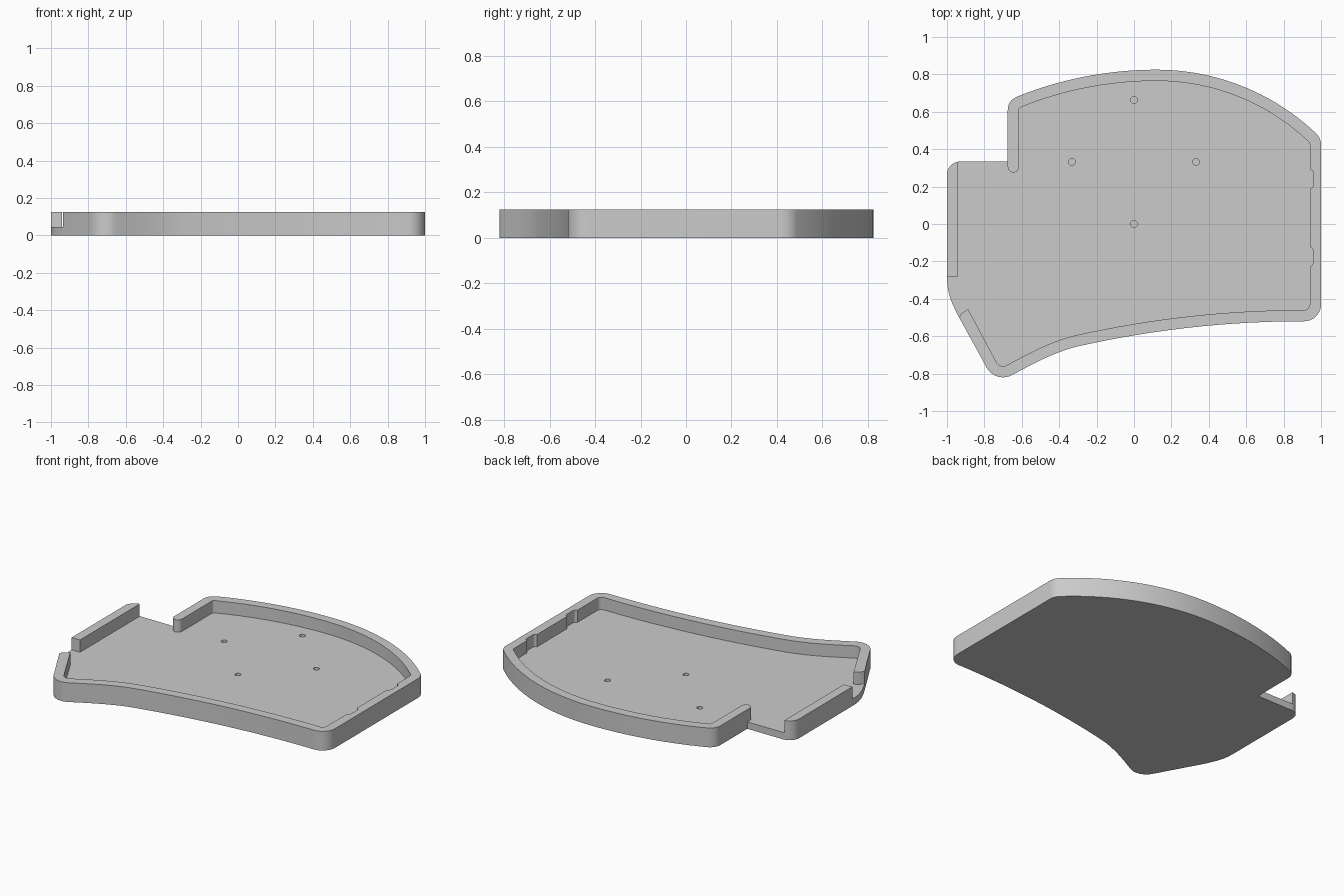
import bpy
import bmesh
from math import cos, sin, radians, pi
from mathutils import Vector
from mathutils.geometry import interpolate_bezier

if "Cube" in bpy.data.objects:
    bpy.data.objects.remove(bpy.data.objects["Cube"])

HEIGHT, FLOOR, WALL = 0.125, 0.045, 0.06

grey = bpy.data.materials.new("plain grey")
grey.use_nodes = True
grey.diffuse_color = (0.6, 0.6, 0.6, 1)
grey.node_tree.nodes["Principled BSDF"].inputs["Base Color"].default_value = (0.6, 0.6, 0.6, 1)


def arc(cx, cy, r, start, end, n=10):
    angles = [radians(start + (end - start) * i / n) for i in range(n + 1)]
    return [(cx + r * cos(a), cy + r * sin(a)) for a in angles]


def bezier(a, b, c, d, inset=0, n=16):
    """Sampled curve, moved to the right of its direction by inset."""
    pts = interpolate_bezier(*[Vector((*p, 0)) for p in (a, b, c, d)], n + 1)
    out = []
    for i, p in enumerate(pts):
        t = (pts[min(i + 1, n)] - pts[max(i - 1, 0)]).normalized()
        if i == 0:
            t = (Vector((*b, 0)) - Vector((*a, 0))).normalized()
        if i == n:
            t = (Vector((*d, 0)) - Vector((*c, 0))).normalized()
        out.append((p.x + t.y * inset, p.y - t.x * inset))
    return out


def wall_notch(y):
    """Shallow recess in the right hand wall."""
    x = 1 - WALL
    return [(x, y + 0.053), (x + 0.013, y + 0.045), (x + 0.018, y + 0.035),
            (x + 0.018, y - 0.035), (x + 0.013, y - 0.045), (x, y - 0.053)]


def rim(d):
    """Clockwise path of the walled sides, inset by d."""
    path = arc(-0.6, 0.61, 0.075 - d, 180, 112)
    path += arc(0.12, -1.175, 2 - d, 112, 90, 20)[1:]
    path += arc(0.12, -0.415, 1.24 - d, 90, 46.6, 24)[1:]
    path += arc(0.91, 0.421, 0.09 - d, 46.6, 0)[1:]
    if d:
        path += wall_notch(0.24) + wall_notch(-0.175)
    path += arc(0.91, -0.43, 0.09 - d, 0, -90)
    path += bezier((0.91, -0.52), (0.5, -0.52), (0.1, -0.565), (-0.29, -0.652), d)[1:]
    path += bezier((-0.29, -0.652), (-0.42, -0.681), (-0.54, -0.748), (-0.653, -0.808), d)[1:]
    path += arc(-0.70, -0.72, 0.1 - d, -62, -151.3)[1:]
    return path


def prism(name, outline, z0, z1):
    bm = bmesh.new()
    face = bm.faces.new([bm.verts.new((x, y, z0)) for x, y in outline])
    top = bmesh.ops.extrude_face_region(bm, geom=[face])["geom"]
    bmesh.ops.translate(bm, vec=(0, 0, z1 - z0),
                        verts=[v for v in top if isinstance(v, bmesh.types.BMVert)])
    bmesh.ops.recalc_face_normals(bm, faces=bm.faces)
    mesh = bpy.data.meshes.new(name)
    bm.to_mesh(mesh)
    bm.free()
    mesh.materials.append(grey)
    obj = bpy.data.objects.new(name, mesh)
    bpy.context.collection.objects.link(obj)
    return obj


# Solid body of the tray
outline = rim(0)
outline += bezier((-0.932, -0.505), (-0.975, -0.425), (-1, -0.37), (-1, -0.28))
outline += arc(-0.93, 0.264, 0.07, 180, 90)
outline += [(-0.675, 0.334)]
tray = prism("tray", outline, 0, HEIGHT)

# Pocket with openings at the lower left side and at the step
pocket = rim(WALL)
pocket += [(-0.887, -0.455), (-0.922, -0.477), (-0.935, -0.5), (-1.1, -0.59)]
pocket += [(-1.1, -0.28), (-0.94, -0.28), (-0.94, 0.42), (-0.74, 0.42), (-0.675, 0.334)]
pocket += arc(-0.645, 0.305, 0.03, 180, 360)
cutters = [prism("pocket_cutter", pocket, FLOOR, HEIGHT + 0.1)]

# Blind holes in the floor
for x, y in [(0, 0), (0, 0.663), (-0.332, 0.332), (0.332, 0.332)]:
    circle = arc(x, y, 0.018, 0, 360, 24)[:-1]
    cutters.append(prism("hole_cutter", circle, 0.015, FLOOR + 0.03))

bpy.ops.object.select_all(action='DESELECT')
tray.select_set(True)
bpy.context.view_layer.objects.active = tray
for cutter in cutters:
    cutter.hide_render = True
    mod = tray.modifiers.new("cut", 'BOOLEAN')
    mod.operation = 'DIFFERENCE'
    mod.solver = 'EXACT'
    mod.object = cutter
    bpy.ops.object.modifier_apply(modifier=mod.name)
    bpy.data.objects.remove(cutter)

bpy.ops.object.shade_smooth_by_angle(angle=pi / 6)
